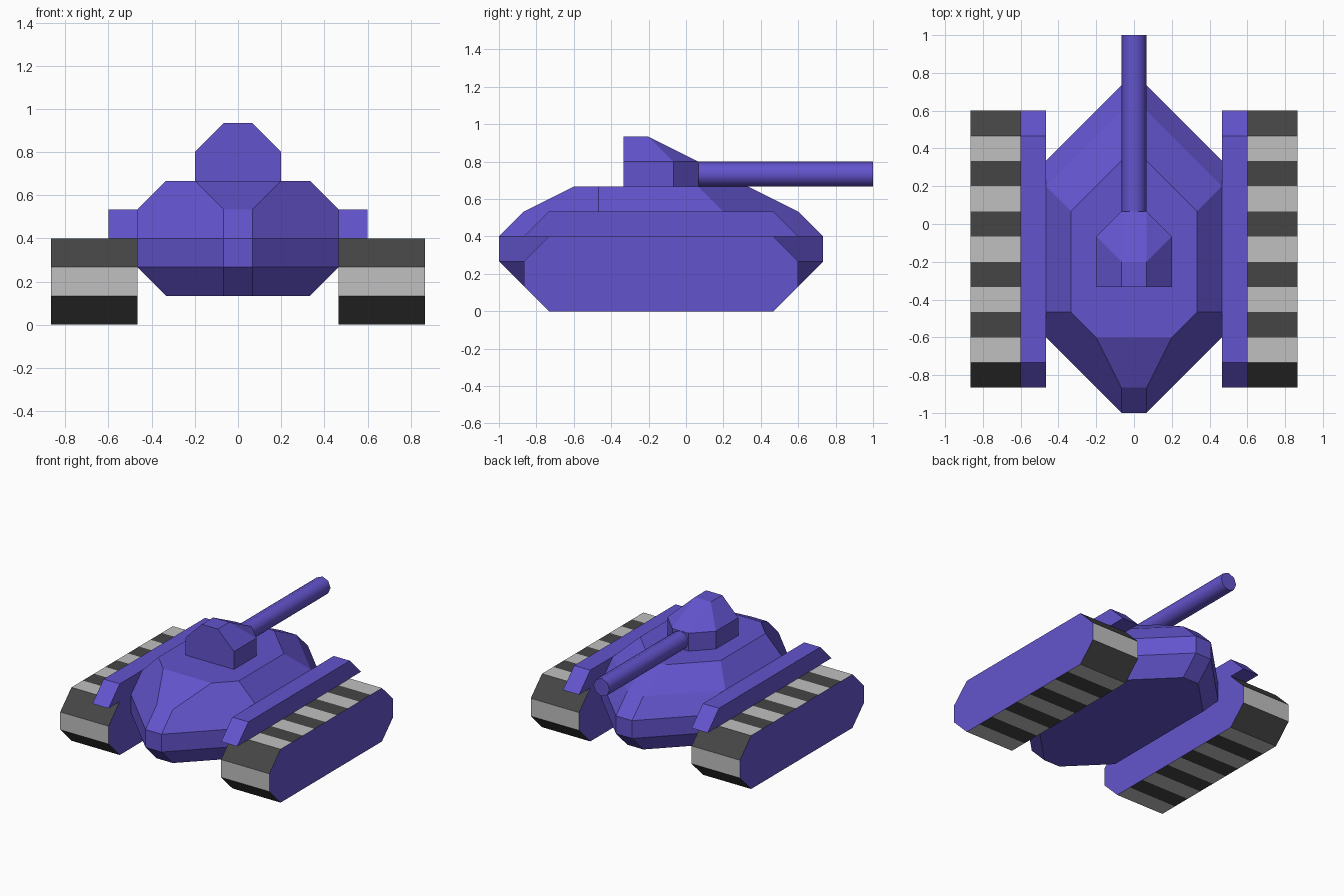
import bpy, bmesh, math

if "Cube" in bpy.data.objects:
    bpy.data.objects.remove(bpy.data.objects["Cube"])

U = 2 / 30  # grid unit of the design


def material(name, rgb):
    m = bpy.data.materials.new(name)
    m.use_nodes = True
    m.diffuse_color = (*rgb, 1)
    m.node_tree.nodes["Principled BSDF"].inputs["Base Color"].default_value = (*rgb, 1)
    return m


purple = material("purple armour", (0.125, 0.088, 0.61))
light = material("light tread", (0.53, 0.53, 0.53))
dark = material("dark tread", (0.06, 0.06, 0.06))


def finish(name, bm, mats):
    bmesh.ops.recalc_face_normals(bm, faces=bm.faces)
    mesh = bpy.data.meshes.new(name)
    bm.to_mesh(mesh)
    bm.free()
    for m in mats:
        mesh.materials.append(m)
    obj = bpy.data.objects.new(name, mesh)
    bpy.context.collection.objects.link(obj)
    return obj


def faceted(name, half_points):
    """Convex armour shell, mirrored across x."""
    bm = bmesh.new()
    for x, y, z in half_points:
        for s in (-1, 1):
            bm.verts.new((s * x * U, y * U, z * U))
    bmesh.ops.convex_hull(bm, input=bm.verts)
    bmesh.ops.dissolve_limit(bm, angle_limit=math.radians(1), verts=bm.verts, edges=bm.edges)
    return finish(name, bm, [purple])


def slab(name, profile, x0, x1, mats, rim_material=lambda i: 0):
    """Side profile (y, z) extruded across x, with a material rule for the rim."""
    bm = bmesh.new()
    a, b = ([bm.verts.new((x * U, y * U, z * U)) for y, z in profile] for x in (x0, x1))
    bm.faces.new(a)
    bm.faces.new(b)
    n = len(profile)
    for i in range(n):
        j = (i + 1) % n
        bm.faces.new((a[i], a[j], b[j], b[i])).material_index = rim_material(i)
    return finish(name, bm, mats)


# Hull: layers of (z, front tip, front shoulder, rear shoulder, rear tip), each (x, y)
layers = [
    (2, (1, -13), (5, -9), (5, 5), (1, 9)),
    (4, (1, -15), (7, -9), (7, 5), (1, 11)),
    (6, (1, -15), (7, -9), (7, 5), (1, 11)),
    (8, (1, -13), (7, -7), (7, 3), (1, 9)),
    (10, (3, -9), (5, -7), (5, 1), (1, 5)),
]
faceted("hull", [(x, y, z) for z, *ring in layers for x, y in ring])

# Turret
base = [(3, -5), (3, -1), (1, 1)]
faceted("turret", [(x, y, z) for z in (10, 12) for x, y in base] + [(1, -5, 14), (1, -3, 14)])

# Tracks with alternating tread plates, and fenders above them
top = [(y, 6) for y in range(-11, 8, 2)]
bottom = [(y, 0) for y in range(7, -12, -2)]
belt = top + [(9, 4), (9, 2)] + bottom + [(-13, 2), (-13, 4)]
fender = [(-13, 6), (-11, 8), (7, 8), (9, 6)]
for side, s in (("left", 1), ("right", -1)):
    slab(side + "_track", belt, 7 * s, 13 * s, [purple, light, dark], lambda i: 1 + i % 2)
    slab(side + "_fender", fender, 7 * s, 9 * s, [purple])

# Gun barrel
bpy.ops.mesh.primitive_cylinder_add(vertices=8, radius=U, depth=15 * U,
                                    location=(0, 7.5 * U, 11 * U),
                                    rotation=(math.pi / 2, 0, 0))
barrel = bpy.context.object
barrel.name = "gun_barrel"
barrel.data.materials.append(purple)
bpy.ops.object.shade_smooth_by_angle(angle=math.radians(60))
